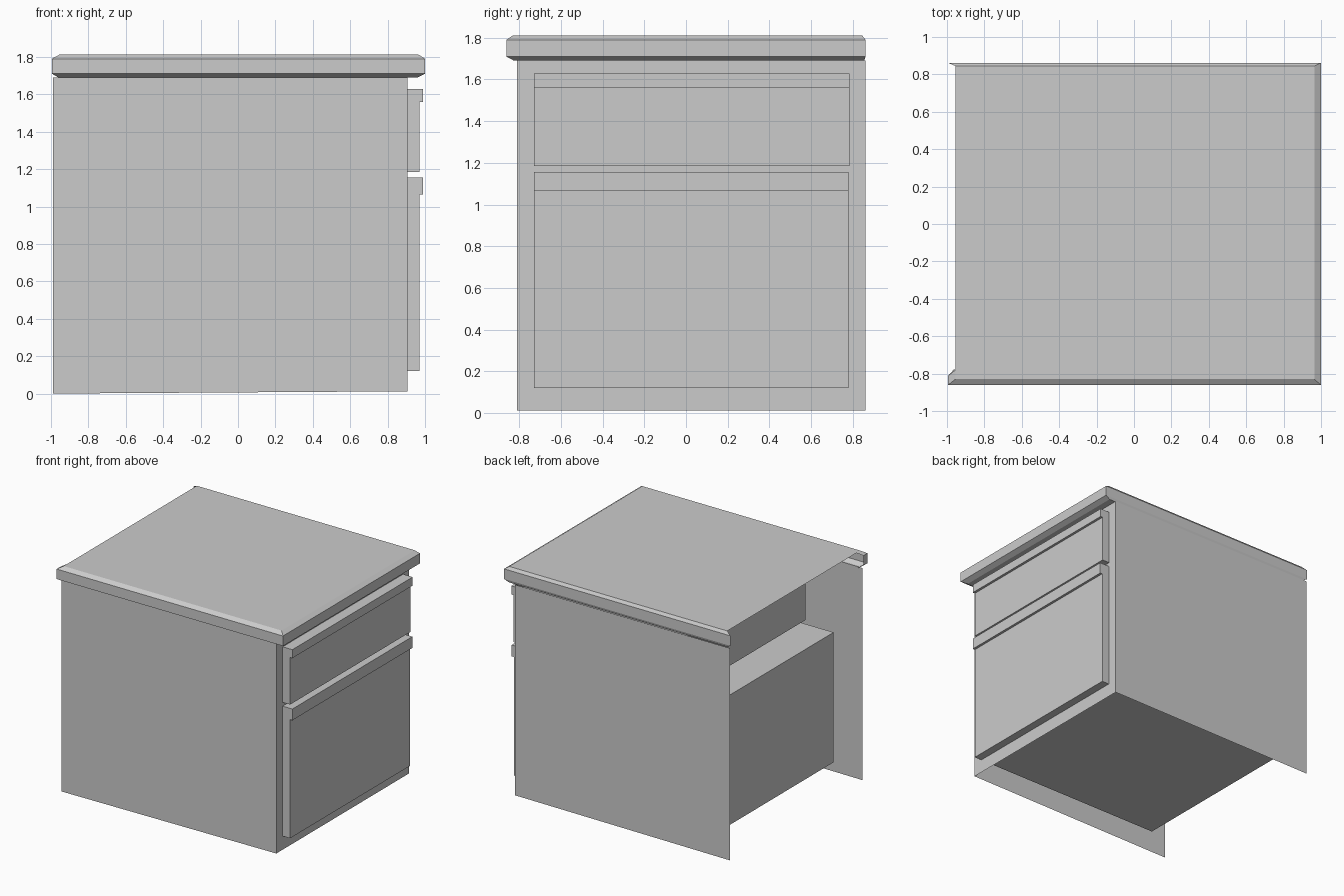
import bpy

if "Cube" in bpy.data.objects:
    bpy.data.objects.remove(bpy.data.objects["Cube"])


def make_object(name, verts, faces):
    mesh = bpy.data.meshes.new(name)
    mesh.from_pydata(verts, [], faces)
    mesh.update()
    obj = bpy.data.objects.new(name, mesh)
    bpy.context.collection.objects.link(obj)
    return obj


def loft(name, rings, cap_last=False):
    """Bridge open rings of equal length, optionally capping the last one."""
    n = len(rings[0])
    verts = [p for ring in rings for p in ring]
    faces = [(r * n + i, r * n + i + 1, (r + 1) * n + i + 1, (r + 1) * n + i)
             for r in range(len(rings) - 1) for i in range(n - 1)]
    if cap_last:
        faces.append(tuple(range((len(rings) - 1) * n, len(rings) * n)))
    return make_object(name, verts, faces)


# Cabinet shell: thin sides and front, open at the back and underneath
plan = [(-0.99, -0.81, 0.0), (0.905, -0.81, 0.012),
        (0.905, 0.862, 0.012), (-0.99, 0.862, 0.0)]
loft("cabinet_shell", [plan, [(x, y, 1.69) for x, y, z in plan]])


# Worktop: chamfered rim, open back with a short return at one corner
def rim(x0, x1, y0, y1, z):
    return [(x0, y0 + 0.05, z), (x0, y0, z), (x1, y0, z), (x1, y1, z), (x0, y1, z)]


loft("worktop", [
    rim(-0.96, 0.905, -0.81, 0.855, 1.69),
    rim(-0.96, 0.96, -0.825, 0.855, 1.69),
    rim(-0.995, 1.0, -0.862, 0.862, 1.71),
    rim(-0.995, 1.0, -0.862, 0.862, 1.79),
    rim(-0.955, 0.965, -0.83, 0.845, 1.812),
], cap_last=True)


# Drawers: solid boxes with a projecting pull lip along the top edge
def drawer(name, back, y0, y1, z0, lip, z1):
    profile = [(back, z0), (0.97, z0), (0.97, lip),
               (0.99, lip), (0.99, z1), (back, z1)]
    n = len(profile)
    verts = [(x, y, z) for y in (y0, y1) for x, z in profile]
    faces = [(i, i + n, (i + 1) % n + n, (i + 1) % n) for i in range(n)]
    faces += [tuple(range(n)), tuple(range(2 * n - 1, n - 1, -1))]
    make_object(name, verts, faces)


drawer("upper_drawer", -0.54, -0.73, 0.785, 1.185, 1.56, 1.628)
drawer("lower_drawer", -0.79, -0.73, 0.78, 0.12, 1.065, 1.155)
